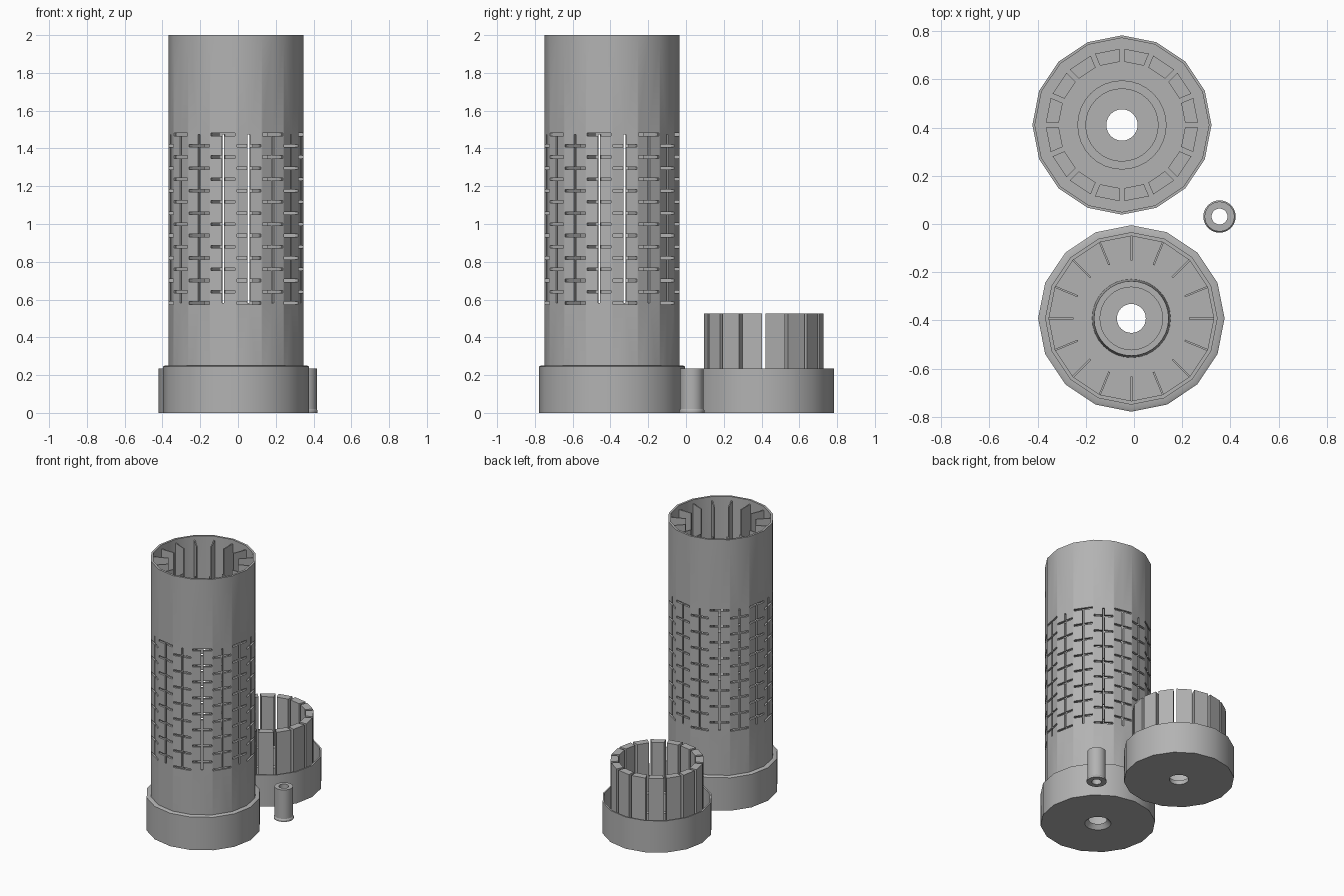
import bpy, bmesh, math
from mathutils import Matrix, Vector

if "Cube" in bpy.data.objects:
    bpy.data.objects.remove(bpy.data.objects["Cube"])

SIDES = 16
STEP = 2 * math.pi / SIDES
grey = bpy.data.materials.new("plain_grey")
grey.diffuse_color = (0.45, 0.45, 0.45, 1)
grey.use_nodes = True
grey.node_tree.nodes["Principled BSDF"].inputs["Base Color"].default_value = grey.diffuse_color


def finish(name, bm, centre, smooth=True):
    bmesh.ops.recalc_face_normals(bm, faces=bm.faces)
    mesh = bpy.data.meshes.new(name)
    bm.to_mesh(mesh)
    bm.free()
    mesh.materials.append(grey)
    ob = bpy.data.objects.new(name, mesh)
    ob.location = (centre[0], centre[1], 0)
    bpy.context.collection.objects.link(ob)
    if smooth:
        bpy.ops.object.select_all(action='DESELECT')
        ob.select_set(True)
        bpy.context.view_layer.objects.active = ob
        bpy.ops.object.shade_smooth_by_angle(angle=math.radians(30))
    return ob


def lathe(name, profile, centre, round_below=0.2):
    """Spin a closed (radius, z) loop; wide radii become 16-sided, narrow ones 32-sided."""
    bm = bmesh.new()
    n = SIDES * 2
    rings = []
    for i in range(n):
        a = i * STEP / 2
        ring = []
        for r, z in profile:
            if i % 2 and r > round_below:
                r *= math.cos(STEP / 2)
            ring.append(bm.verts.new((r * math.cos(a), r * math.sin(a), z)))
        rings.append(ring)
    m = len(profile)
    for i in range(n):
        p, q = rings[i], rings[(i + 1) % n]
        for j in range(m):
            k = (j + 1) % m
            bm.faces.new((p[j], q[j], q[k], p[k]))
    return finish(name, bm, centre)


def add_box(bm, angle, r0, r1, width, z0, z1):
    """Box from radius r0 to r1, turned to the given angle."""
    size = Matrix.Diagonal((r1 - r0, width, z1 - z0, 1))
    place = Matrix.Translation(((r0 + r1) / 2, 0, (z0 + z1) / 2))
    bmesh.ops.create_cube(bm, size=1, matrix=Matrix.Rotation(angle, 4, 'Z') @ place @ size)


# Tall container
TALL = (-0.011, -0.392)
lathe("container_base", [
    (0.088, 0), (0.387, 0), (0.387, 0.245), (0.378, 0.25), (0.35, 0.25), (0.35, 0.03),
    (0.163, 0.03), (0.155, 0.22), (0.13, 0.22), (0.13, 0.03), (0.06, 0.03)], TALL)
wall = lathe("container_wall", [
    (0.358, 0.03), (0.358, 2.0), (0.342, 2.0), (0.342, 0.03)], TALL)

# Inner dividers at every corner
bm = bmesh.new()
for i in range(SIDES):
    add_box(bm, i * STEP, 0.24, 0.346, 0.008, 0.03, 1.97)
finish("dividers", bm, TALL, False)

# Vent slots: one upright slit per side, crossed by staggered level slots
upright, level = bmesh.new(), bmesh.new()
Z0, Z1, ROWS = 0.582, 1.474, 16
for i in range(SIDES):
    a = (i + 0.5) * STEP
    add_box(upright, a, 0.29, 0.40, 0.013, Z0, Z1)
    for row in range(ROWS):
        if (row + i) % 2 == 0:
            z = Z0 + (Z1 - Z0) * row / (ROWS - 1)
            add_box(level, a, 0.29, 0.40, 0.130, z - 0.007, z + 0.007)
for name, cutter_bm in (("upright_cutter", upright), ("level_cutter", level)):
    cutter = finish(name, cutter_bm, TALL, False)
    cutter.hide_render = True
    cutter.hide_viewport = True
    mod = wall.modifiers.new(name, 'BOOLEAN')
    mod.operation = 'DIFFERENCE'
    mod.solver = 'EXACT'
    mod.object = cutter

# Lid with a thin rim and a low hub ring
LID = (-0.05, 0.411)
lathe("lid_cup", [
    (0.065, 0), (0.372, 0), (0.372, 0.235), (0.361, 0.235), (0.361, 0.03),
    (0.185, 0.03), (0.185, 0.2), (0.15, 0.2), (0.15, 0.03), (0.065, 0.03)], LID)

# Lid prongs: one flat block per side with parallel gaps between them
bm = bmesh.new()
GAP = 0.01
for i in range(SIDES):
    a0, a1 = i * STEP, (i + 1) * STEP
    plan = []
    for a, r, side in ((a0, 0.264, 1), (a0, 0.318, 1), (a1, 0.318, -1), (a1, 0.264, -1)):
        corner = Vector((math.cos(a), math.sin(a), 0)) * r
        mid = (a0 + a1) / 2 + math.pi / 2
        plan.append(corner + Vector((math.cos(mid), math.sin(mid), 0)) * GAP * side)
    low = [bm.verts.new(p + Vector((0, 0, 0.03))) for p in plan]
    top = [bm.verts.new(p + Vector((0, 0, 0.525))) for p in plan]
    bm.faces.new(low)
    bm.faces.new(top)
    for j in range(4):
        k = (j + 1) % 4
        bm.faces.new((low[j], low[k], top[k], top[j]))
finish("lid_prongs", bm, LID, False)

# Loose hollow pin with a slightly flared foot
lathe("pin", [
    (0.033, 0), (0.067, 0), (0.067, 0.012), (0.062, 0.02), (0.062, 0.235), (0.033, 0.235)],
    (0.355, 0.031))
